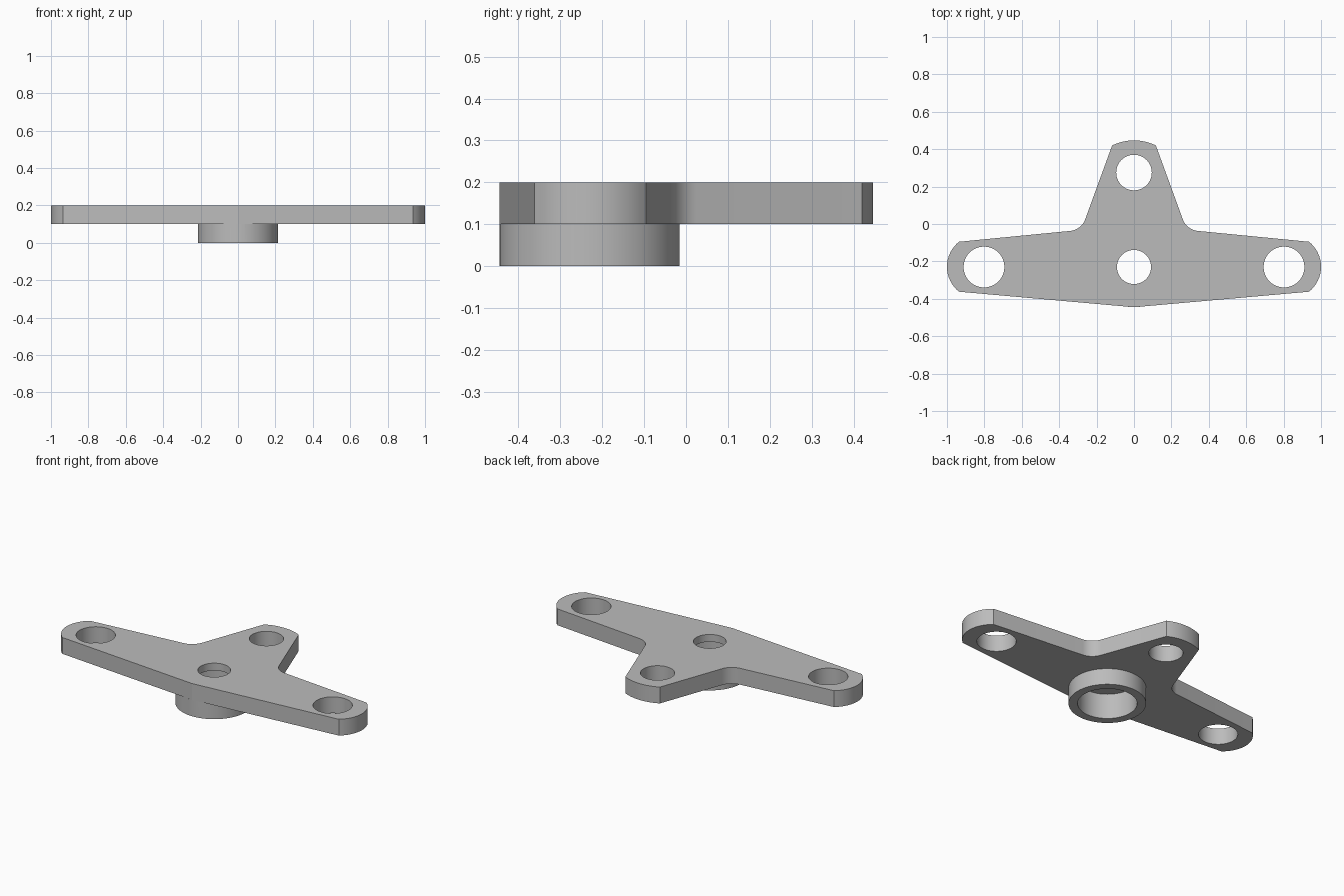
import bpy, bmesh, math
from mathutils import Vector

if "Cube" in bpy.data.objects:
    bpy.data.objects.remove(bpy.data.objects["Cube"], do_unlink=True)

HUB_Y = -0.23
PLATE_BOTTOM, PLATE_TOP = 0.10, 0.20

grey = bpy.data.materials.new("plain grey")
grey.use_nodes = True
colour = (0.5, 0.5, 0.5, 1)
grey.diffuse_color = colour
grey.node_tree.nodes["Principled BSDF"].inputs["Base Color"].default_value = colour


def arc(a, b, sag, steps=16):
    """Points of a circular arc from a to b, bulging right of a->b by sag."""
    a, b = Vector(a), Vector(b)
    chord = b - a
    half = chord.length / 2
    right = Vector((chord.y, -chord.x)).normalized()
    radius = (half ** 2 + sag ** 2) / (2 * abs(sag))
    side = math.copysign(1, sag)
    centre = (a + b) / 2 + right * (sag - side * radius)
    sweep = 4 * math.atan(sag / half)
    points = []
    for i in range(steps + 1):
        turn = sweep * i / steps
        c, s = math.cos(turn), math.sin(turn)
        d = a - centre
        points.append(centre + Vector((d.x * c - d.y * s, d.x * s + d.y * c)))
    return points


def circle(x, y, radius, count=72):
    return [Vector((x + radius * math.cos(2 * math.pi * i / count),
                    y + radius * math.sin(2 * math.pi * i / count)))
            for i in range(count)]


def prism(name, outline, bottom, top):
    """Extrude a closed counter-clockwise outline between two heights."""
    bm = bmesh.new()
    face = bm.faces.new([bm.verts.new((p.x, p.y, bottom)) for p in outline])
    up = bmesh.ops.extrude_face_region(bm, geom=[face])["geom"]
    verts = [g for g in up if isinstance(g, bmesh.types.BMVert)]
    bmesh.ops.translate(bm, verts=verts, vec=(0, 0, top - bottom))
    bmesh.ops.recalc_face_normals(bm, faces=bm.faces)
    mesh = bpy.data.meshes.new(name)
    bm.to_mesh(mesh)
    bm.free()
    mesh.materials.append(grey)
    obj = bpy.data.objects.new(name, mesh)
    bpy.context.collection.objects.link(obj)
    return obj


def combine(body, tool, operation):
    """Apply a boolean and discard the tool."""
    tool.hide_render = True
    mod = body.modifiers.new("boolean", "BOOLEAN")
    mod.operation = operation
    mod.solver = "EXACT"
    mod.object = tool
    bpy.ops.object.select_all(action="DESELECT")
    bpy.context.view_layer.objects.active = body
    body.select_set(True)
    bpy.ops.object.modifier_apply(modifier=mod.name)
    bpy.data.objects.remove(tool, do_unlink=True)


# Right half of the plate outline: front point, rounded tip, fillet, rear arm
half = [Vector((0, -0.445))]
half += arc((0.936, -0.362), (0.936, -0.095), 0.064)
half += arc((0.341, -0.037), (0.261, 0.025), -0.0147, 10)
rear = arc((0.117, 0.42), (-0.117, 0.42), 0.027)
mirrored = [Vector((-p.x, p.y)) for p in reversed(half[1:])]
bracket = prism("three_arm_bracket", half + rear + mirrored, PLATE_BOTTOM, PLATE_TOP)

# Round collar under the hub
collar = prism("collar", circle(0, HUB_Y, 0.215), 0, PLATE_BOTTOM)
combine(bracket, collar, "UNION")

# Arm holes, centre hole and the wider bore from below
for x, y, radius in ((-0.802, HUB_Y, 0.109), (0.802, HUB_Y, 0.109),
                     (0, 0.275, 0.095), (0, HUB_Y, 0.091)):
    combine(bracket, prism("hole_cutter", circle(x, y, radius), -0.1, 0.3), "DIFFERENCE")
combine(bracket, prism("bore_cutter", circle(0, HUB_Y, 0.165), -0.1, 0.155), "DIFFERENCE")

bpy.ops.object.shade_smooth_by_angle(angle=math.radians(9))
